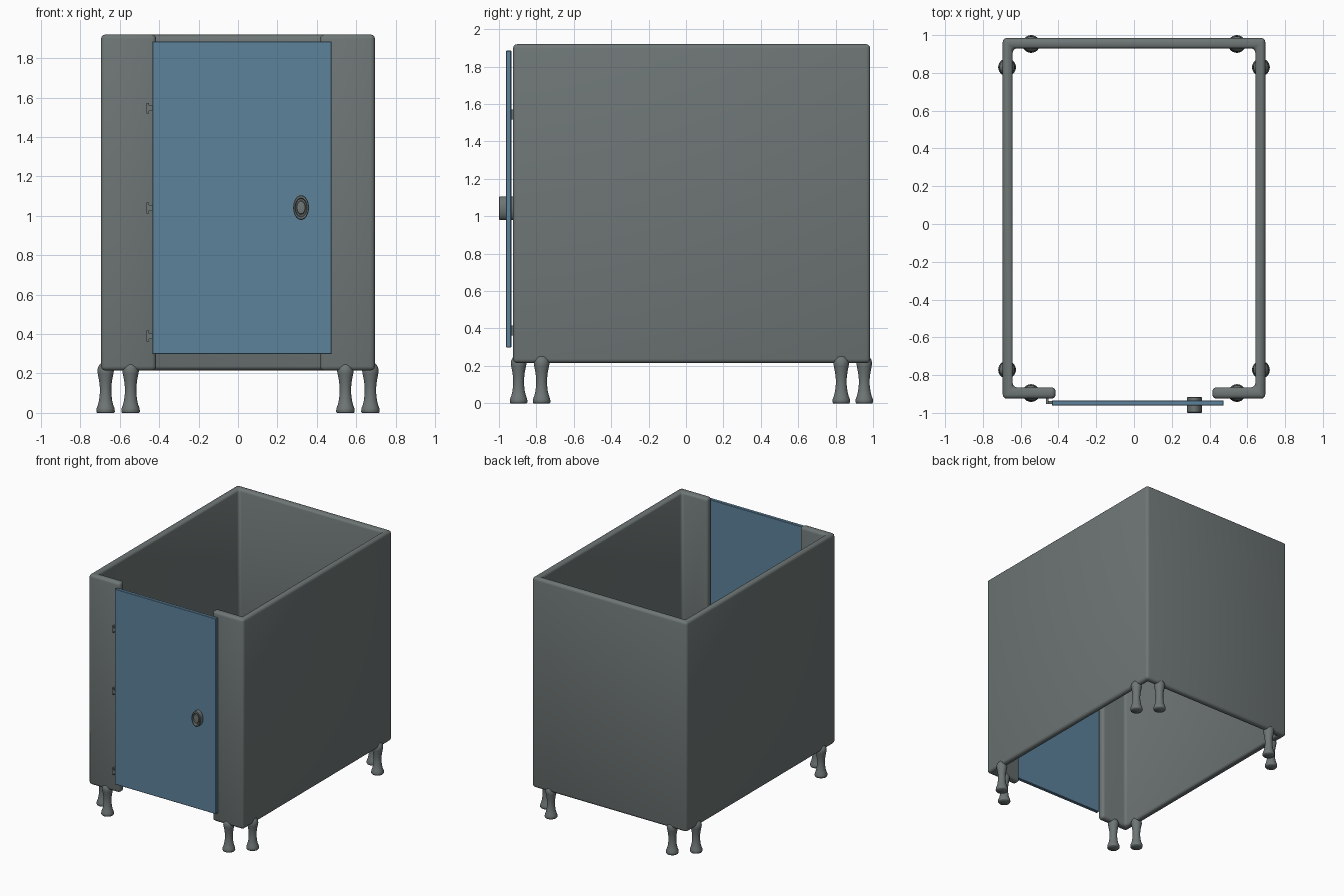
import bpy, bmesh, math

if "Cube" in bpy.data.objects:
    bpy.data.objects.remove(bpy.data.objects["Cube"])


def material(name, rgb):
    m = bpy.data.materials.new(name)
    m.diffuse_color = (*rgb, 1)
    m.use_nodes = True
    m.node_tree.nodes["Principled BSDF"].inputs["Base Color"].default_value = m.diffuse_color
    return m


GREY = material("slate grey", (0.155, 0.181, 0.178))
BLUE = material("door blue", (0.110, 0.223, 0.325))


def finish(name, bm, mat, angle=35):
    bmesh.ops.recalc_face_normals(bm, faces=bm.faces)
    me = bpy.data.meshes.new(name)
    bm.to_mesh(me)
    bm.free()
    me.materials.append(mat)
    ob = bpy.data.objects.new(name, me)
    bpy.context.collection.objects.link(ob)
    bpy.ops.object.select_all(action='DESELECT')
    ob.select_set(True)
    bpy.context.view_layer.objects.active = ob
    bpy.ops.object.shade_smooth_by_angle(angle=math.radians(angle))
    return ob


def join_rings(bm, rings):
    """Bridge closed vertex rings and cap both ends."""
    n = len(rings[0])
    for a, b in zip(rings, rings[1:]):
        for i in range(n):
            j = (i + 1) % n
            bm.faces.new((a[i], a[j], b[j], b[i]))
    bm.faces.new(rings[0])
    bm.faces.new(rings[-1])
    bmesh.ops.recalc_face_normals(bm, faces=bm.faces)


def prism(outline, z0, z1, bevel=0, segments=1):
    bm = bmesh.new()
    join_rings(bm, [[bm.verts.new((x, y, z)) for x, y in outline] for z in (z0, z1)])
    if bevel:
        bmesh.ops.bevel(bm, geom=bm.edges[:], offset=bevel, segments=segments,
                        profile=0.5, affect='EDGES')
    return bm


def box(x0, x1, y0, y1, z0, z1, bevel=0):
    return prism([(x0, y0), (x1, y0), (x1, y1), (x0, y1)], z0, z1, bevel)


def lathe(profile, place, n=28):
    """Revolve (radius, height) points; place maps local to world."""
    bm = bmesh.new()
    turns = [2 * math.pi * i / n for i in range(n)]
    join_rings(bm, [[bm.verts.new(place(r * math.cos(t), r * math.sin(t), h))
                     for t in turns] for r, h in profile])
    return bm


# Stall walls: one C-shaped outline open at the front
half = [(0.415, -0.865), (0.415, -0.925), (0.695, -0.925), (0.695, 0.985)]
inner = [(0.642, 0.93), (0.642, -0.865)]
outline = (half + [(-x, y) for x, y in reversed(half)]
           + [(-x, y) for x, y in reversed(inner)] + inner)
finish("stall_walls", prism(outline, 0.215, 1.92, 0.022, 3), GREY)

# Door
finish("door", box(-0.435, 0.475, -0.962, -0.934, 0.298, 1.885, 0.003), BLUE)

# Hinges: upright plate and a tongue reaching the door
for i, z in enumerate((0.39, 1.04, 1.545), 1):
    finish(f"hinge_plate_{i}", box(-0.465, -0.452, -0.952, -0.92, z - 0.027, z + 0.027), GREY)
    finish(f"hinge_tongue_{i}", box(-0.455, -0.43, -0.952, -0.938, z - 0.014, z + 0.014), GREY)

# Oval door knob with a recessed ring, passing through the door
knob = [(0.030, -0.915), (0.040, -0.918), (0.040, -0.996), (0.037, -1.0), (0.031, -1.0),
        (0.028, -0.986), (0.023, -0.986), (0.020, -0.992), (0.008, -0.994)]
finish("door_knob", lathe(knob, lambda a, b, h: (0.32 + a, h, 1.042 + b * 1.57), 36), GREY)

# Turned feet, two at each corner
foot = [(0.043, 0), (0.047, 0.006), (0.046, 0.022), (0.039, 0.04), (0.033, 0.065),
        (0.029, 0.10), (0.029, 0.13), (0.033, 0.165), (0.039, 0.195), (0.042, 0.212),
        (0.039, 0.23), (0.030, 0.246), (0.017, 0.256), (0.004, 0.259)]
for side, s in (("right", 1), ("left", -1)):
    for spot, x, y in (("front", 0.545, -0.895), ("front_side", 0.672, -0.772),
                       ("back_side", 0.672, 0.83), ("back", 0.545, 0.953)):
        finish(f"{spot}_foot_{side}",
               lathe(foot, lambda a, b, h: (s * x + a, y + b, h)), GREY, 60)
